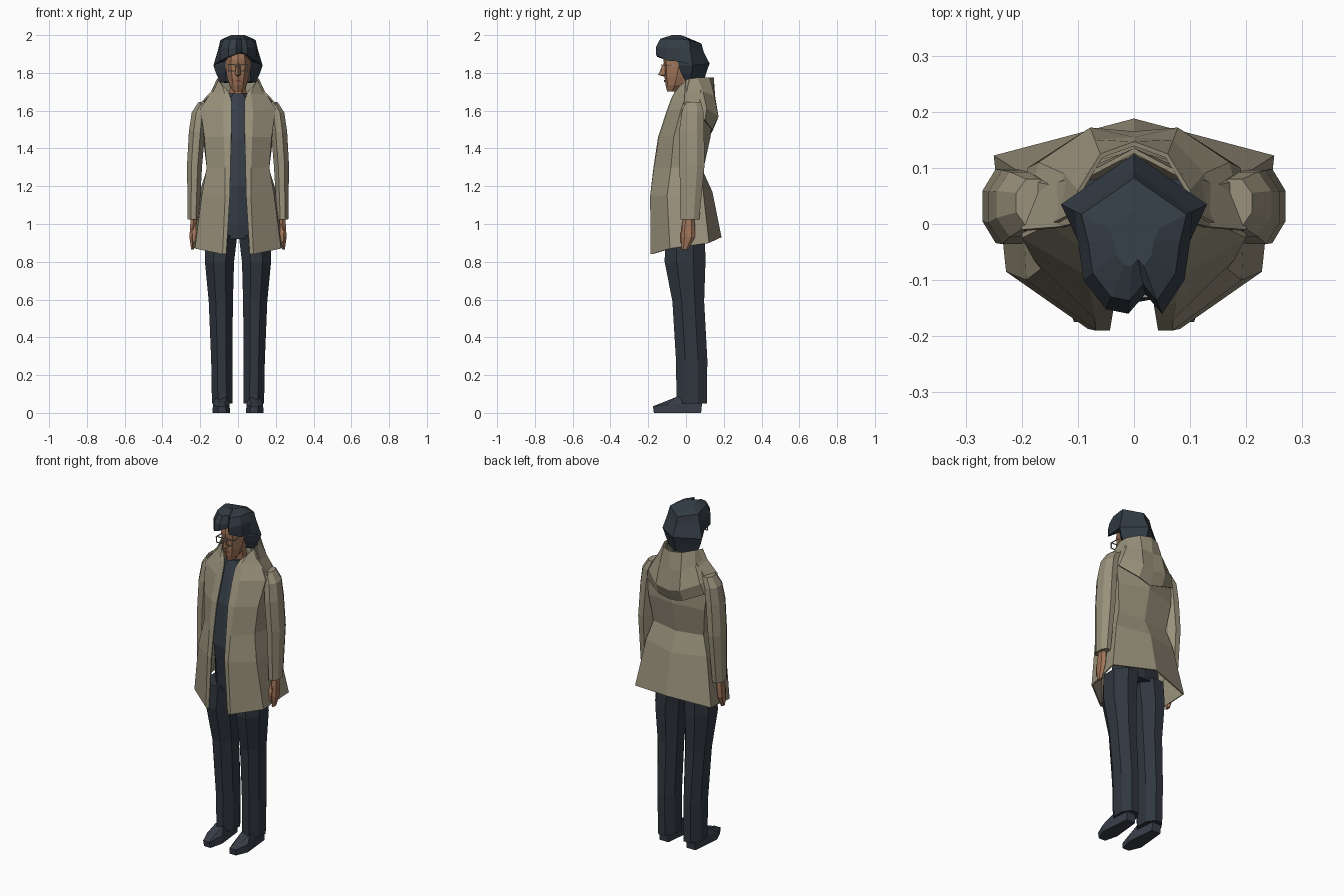
import bpy, math

def material(name, rgb):
    m = bpy.data.materials.new(name)
    m.diffuse_color = (*rgb, 1)
    return m

KHAKI = material("khaki cloth", (0.32, 0.285, 0.20))
NAVY = material("dark trousers", (0.030, 0.038, 0.050))
SHIRT = material("slate shirt", (0.038, 0.050, 0.068))
HAIR = material("blue black hair", (0.033, 0.045, 0.058))
SHOE = material("shoe leather", (0.040, 0.048, 0.066))
SKIN = material("skin", (0.36, 0.18, 0.10))
LIP = material("lips", (0.25, 0.09, 0.06))
FRAME = material("spectacle metal", (0.38, 0.36, 0.29))

def loft(name, rows, mat, closed=True, caps=True, mirror=True, thick=0):
    """Skin rows of points (bottom to top, anticlockwise from above)."""
    n = len(rows[0])
    verts = [p for r in rows for p in r]
    faces = []
    for i in range(len(rows) - 1):
        for j in range(n if closed else n - 1):
            k = (j + 1) % n
            faces.append((i*n + j, i*n + k, (i+1)*n + k, (i+1)*n + j))
    if caps:
        faces.append(tuple(reversed(range(n))))
        faces.append(tuple(range(len(verts) - n, len(verts))))
    me = bpy.data.meshes.new(name)
    me.from_pydata(verts, [], faces)
    me.materials.append(mat)
    ob = bpy.data.objects.new(name, me)
    bpy.context.collection.objects.link(ob)
    if thick:
        s = ob.modifiers.new("thickness", 'SOLIDIFY')
        s.thickness, s.offset = thick, -1
    if mirror:
        ob.modifiers.new("mirror", 'MIRROR')
    return ob

def ring(cx, cy, z, rx, ry, n=8, tilt=0):
    k = 1 / math.cos(math.pi / n)
    out = []
    for i in range(n):
        a = 2 * math.pi * (i + .5) / n
        y = cy + ry * k * math.sin(a)
        out.append((cx + rx * k * math.cos(a), y, z + tilt * (y - cy)))
    return out

def half(z, w, yf, yb):
    """Half outline of a body section, front centre to back centre."""
    return [(0, yf, z), (w*.55, yf + .012, z), (w, yf*.55 + yb*.45, z),
            (w*.8, yb - .015, z), (0, yb, z)]

# Trouser legs and hips
loft("trouser_leg", [ring(*r) for r in [
    (.084, .030, .05, .054, .080), (.086, .030, .28, .056, .083),
    (.091, .012, .59, .064, .084), (.098, -.005, .80, .077, .108),
    (.088, -.005, .94, .084, .105)]], NAVY)
loft("trouser_hips", [half(*r) for r in [
    (.92, .14, -.10, .09), (1.08, .14, -.10, .08)]], NAVY, False)

# Shoes: side profile widened across x
loft("shoe", [
    [(.062, -.17, 0), (.105, -.17, 0), (.135, -.10, 0), (.118, .08, 0), (.06, .08, 0), (.042, -.09, 0)],
    [(.066, -.175, .035), (.107, -.175, .035), (.133, -.10, .045), (.118, .085, .05), (.06, .085, .05), (.045, -.09, .045)],
    [(.07, -.15, .045), (.10, -.15, .045), (.115, -.05, .085), (.11, .08, .10), (.065, .08, .10), (.06, -.05, .085)],
], SHOE)

# Shirt
loft("shirt", [half(*r) for r in [
    (1.0, .13, -.105, .07), (1.2, .13, -.14, .07), (1.45, .14, -.125, .08),
    (1.6, .13, -.085, .09), (1.69, .05, -.06, .05)]], SHIRT, False)

# Coat shell, open down the front, flared below the waist
loft("coat", [
    [(.062, -.187, .84), (.082, -.187, .84), (.228, -.085, .87), (.25, .122, .90), (0, .188, .93)],
    [(.043, -.190, 1.15), (.068, -.190, 1.15), (.192, -.10, 1.15), (.20, .09, 1.18), (0, .14, 1.17)],
    [(.040, -.172, 1.30), (.070, -.170, 1.30), (.166, -.08, 1.30), (.165, .07, 1.29), (0, .09, 1.28)],
    [(.036, -.148, 1.46), (.075, -.142, 1.46), (.178, -.065, 1.46), (.185, .09, 1.45), (0, .13, 1.46)],
    [(.034, -.102, 1.60), (.080, -.095, 1.60), (.20, -.025, 1.61), (.20, .08, 1.61), (0, .14, 1.58)],
    [(.036, -.080, 1.66), (.070, -.065, 1.69), (.15, .0, 1.685), (.15, .07, 1.67), (0, .13, 1.67)],
    [(.052, -.060, 1.70), (.085, -.03, 1.735), (.11, .02, 1.77), (.085, .09, 1.77), (0, .135, 1.77)],
], KHAKI, False, False, thick=.008)

# Hood lying on the back and shoulders
loft("hood", [
    [(.205, .0, 1.61), (.19, .10, 1.55), (.08, .140, 1.50), (0, .135, 1.48)],
    [(.20, -.01, 1.64), (.17, .11, 1.61), (.078, .172, 1.57), (0, .165, 1.55)],
    [(.135, -.005, 1.71), (.125, .09, 1.70), (.070, .150, 1.68), (0, .155, 1.67)],
    [(.112, .0, 1.765), (.10, .06, 1.775), (.06, .125, 1.775), (0, .147, 1.775)],
], KHAKI, False, False, thick=.008)

# Sleeves
loft("sleeve", [ring(*r) for r in [
    (.236, .020, 1.025, .030, .050), (.230, .032, 1.31, .040, .066),
    (.217, .030, 1.49, .043, .066), (.205, .035, 1.59, .040, .058),
    (.180, .038, 1.645, .030, .042)]], KHAKI)

# Hands with thumbs
loft("hand", [ring(*r, n=6) for r in [
    (.240, -.005, .865, .008, .015), (.243, .010, .93, .014, .032),
    (.238, .012, .98, .016, .032), (.234, .015, 1.04, .016, .024)]], SKIN)
loft("thumb", [ring(*r, n=4) for r in [
    (.232, -.025, .90, .007, .008), (.232, -.020, .95, .010, .011),
    (.234, .0, 1.00, .011, .012)]], SKIN)

# Neck and head
loft("neck", [ring(0, .01, 1.64, .045, .045), ring(0, -.01, 1.80, .042, .045)],
     SKIN, mirror=False)
loft("head", [half(*r) for r in [
    (1.702, .024, -.100, -.045), (1.735, .046, -.108, .0), (1.78, .058, -.114, .03),
    (1.83, .066, -.114, .05), (1.87, .066, -.120, .06), (1.94, .055, -.110, .05)]],
    SKIN, False)
loft("nose", [
    [(0, -.110, 1.778), (.010, -.106, 1.782), (0, -.100, 1.782)],
    [(0, -.147, 1.79), (.016, -.110, 1.79), (0, -.100, 1.79)],
    [(0, -.121, 1.85), (.008, -.110, 1.85), (0, -.100, 1.85)]], SKIN, False)
loft("mouth", [
    [(0, -.117, 1.752), (.020, -.104, 1.755), (0, -.10, 1.752)],
    [(0, -.117, 1.762), (.020, -.104, 1.760), (0, -.10, 1.762)]], LIP, False)

# Spectacles: thin square rims, bridge and side arms
def bar(name, x0, x1, y0, y1, z0, z1):
    loft(name, [[(x0, y0, z), (x1, y0, z), (x1, y1, z), (x0, y1, z)]
                for z in (z0, z1)], FRAME)

for z in (1.808, 1.842):
    bar("spectacle_rim", .012, .054, -.131, -.126, z, z + .004)
for x in (.012, .050):
    bar("spectacle_rim_side", x, x + .004, -.131, -.126, 1.808, 1.846)
bar("spectacle_bridge", 0, .012, -.131, -.126, 1.834, 1.839)
bar("spectacle_arm", .052, .056, -.131, -.02, 1.838, 1.843)

# Hair cap with a parting notch and long fringe, narrowing to the crown
outline = [(.02, -.125), (.05, -.16), (.09, -.10), (.10, -.03), (.13, .035), (0, .125),
           (-.13, .035), (-.10, -.03), (-.09, -.10), (-.05, -.152), (-.01, -.16)]
fringe = [1.91, 1.895, 1.865, 1.86, 1.84, 1.85, 1.84, 1.86, 1.865, 1.885, 1.90]

def hair_row(s, z, back=1.0):
    return [(x*s*(back if y > 0 else 1), -.03 + (y + .03)*s*(back if y > 0 else 1), z - max(y, 0)*.2)
            for x, y in outline]

loft("hair_cap", [[(x, y, z) for (x, y), z in zip(outline, fringe)],
                  hair_row(1, 1.935, .80), hair_row(.82, 1.98, .88), hair_row(.35, 2.0)],
     HAIR, mirror=False)

# Hair at the sides and nape
loft("hair_nape", [
    [(.062, .0, 1.755), (.095, .03, 1.75), (0, .09, 1.74), (0, .0, 1.74)],
    [(.064, -.025, 1.80), (.117, .03, 1.80), (0, .107, 1.80), (0, .0, 1.80)],
    [(.064, -.04, 1.84), (.13, .035, 1.84), (0, .125, 1.85), (0, .0, 1.85)],
    [(.066, -.05, 1.88), (.105, .03, 1.89), (0, .095, 1.90), (0, .0, 1.90)],
], HAIR, False)
